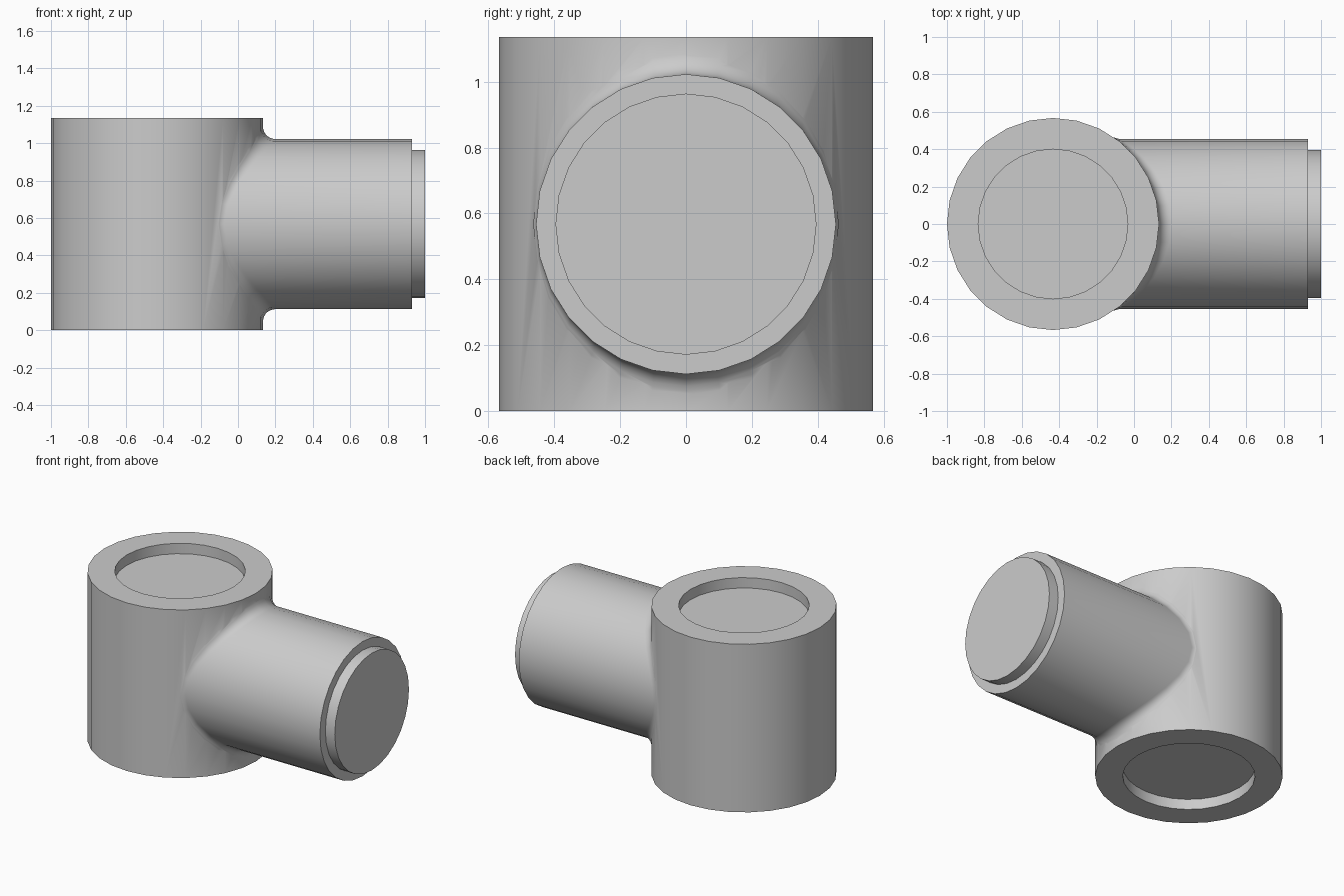
import bpy, bmesh, math
from mathutils import Vector

if "Cube" in bpy.data.objects:
    bpy.data.objects.remove(bpy.data.objects["Cube"], do_unlink=True)

N = 28                      # sides of every round part
BODY_X, BODY_R, HEIGHT = -0.433, 0.567, 1.135
MID_Z, ARM_R, FILLET = HEIGHT / 2, 0.455, 0.065
HOLE_R, DEPTH = 0.4, 0.07

grey = bpy.data.materials.new("plain grey")
grey.use_nodes = True
colour = (0.6, 0.6, 0.6, 1)
grey.diffuse_color = colour
grey.node_tree.nodes["Principled BSDF"].inputs["Base Color"].default_value = colour


def loft(name, rings):
    """Closed solid skinned through a list of rings with equal point counts."""
    bm = bmesh.new()
    loops = [[bm.verts.new(p) for p in ring] for ring in rings]
    for a, b in zip(loops, loops[1:]):
        for i in range(N):
            j = (i + 1) % N
            bm.faces.new((a[i], a[j], b[j], b[i]))
    bm.faces.new(loops[0])
    bm.faces.new(loops[-1])
    bmesh.ops.recalc_face_normals(bm, faces=bm.faces)
    mesh = bpy.data.meshes.new(name)
    bm.to_mesh(mesh)
    bm.free()
    mesh.materials.append(grey)
    obj = bpy.data.objects.new(name, mesh)
    bpy.context.collection.objects.link(obj)
    return obj


angles = [2 * math.pi * i / N for i in range(N)]


def flat_ring(r, z):
    return [(BODY_X + r * math.cos(a), r * math.sin(a), z) for a in angles]


def arm_ring(r, x):
    return [(x, r * math.cos(a), MID_Z + r * math.sin(a)) for a in angles]


# Upright body with a shallow round recess in both ends
body = loft("socket_body", [flat_ring(r, z) for r, z in (
    (HOLE_R, DEPTH), (HOLE_R, 0), (BODY_R, 0),
    (BODY_R, HEIGHT), (HOLE_R, HEIGHT), (HOLE_R, HEIGHT - DEPTH))])


# Rolling-ball fillet rings from the body wall to the arm wall
def fillet_ring(t):
    ring = []
    for a in angles:
        y = (ARM_R + FILLET) * math.cos(a)
        z = (ARM_R + FILLET) * math.sin(a)
        x = math.sqrt((BODY_R + FILLET) ** 2 - y * y)
        to_body = Vector((-x, -y, 0)).normalized()
        to_arm = Vector((0, -math.cos(a), -math.sin(a)))
        p = Vector((x, y, z)) + FILLET * to_body.slerp(to_arm, t)
        if t == 0:          # settle the first ring just under the faceted wall
            step = 2 * math.pi / N
            off = math.atan2(p.y, p.x) % step - step / 2
            r = BODY_R * math.cos(step / 2) / math.cos(off) - 0.001
            p.xy = p.xy.normalized() * r
        ring.append(p + Vector((BODY_X, 0, MID_Z)))
    return ring


# Side arm with its stepped end boss, rooted inside the body
STEPS = 7
fillet = [fillet_ring(i / STEPS) for i in range(STEPS + 1)]
root = [(BODY_X + (p.x - BODY_X) * 0.85, p.y * 0.85, p.z) for p in fillet[0]]
arm = loft("side_arm", [arm_ring(0.39, BODY_X + 0.2), root] + fillet + [
    arm_ring(ARM_R, 0.93), arm_ring(0.396, 0.93), arm_ring(0.396, 1.0)])

# Join the arm and body into one solid
join = body.modifiers.new("join arm", "BOOLEAN")
join.operation, join.solver, join.object = "UNION", "EXACT", arm
bpy.context.view_layer.objects.active = body
body.select_set(True)
arm.select_set(False)
bpy.ops.object.modifier_apply(modifier=join.name)
bpy.data.objects.remove(arm, do_unlink=True)
body.name = "pipe_tee"
bpy.ops.object.shade_smooth_by_angle(angle=math.radians(35))
